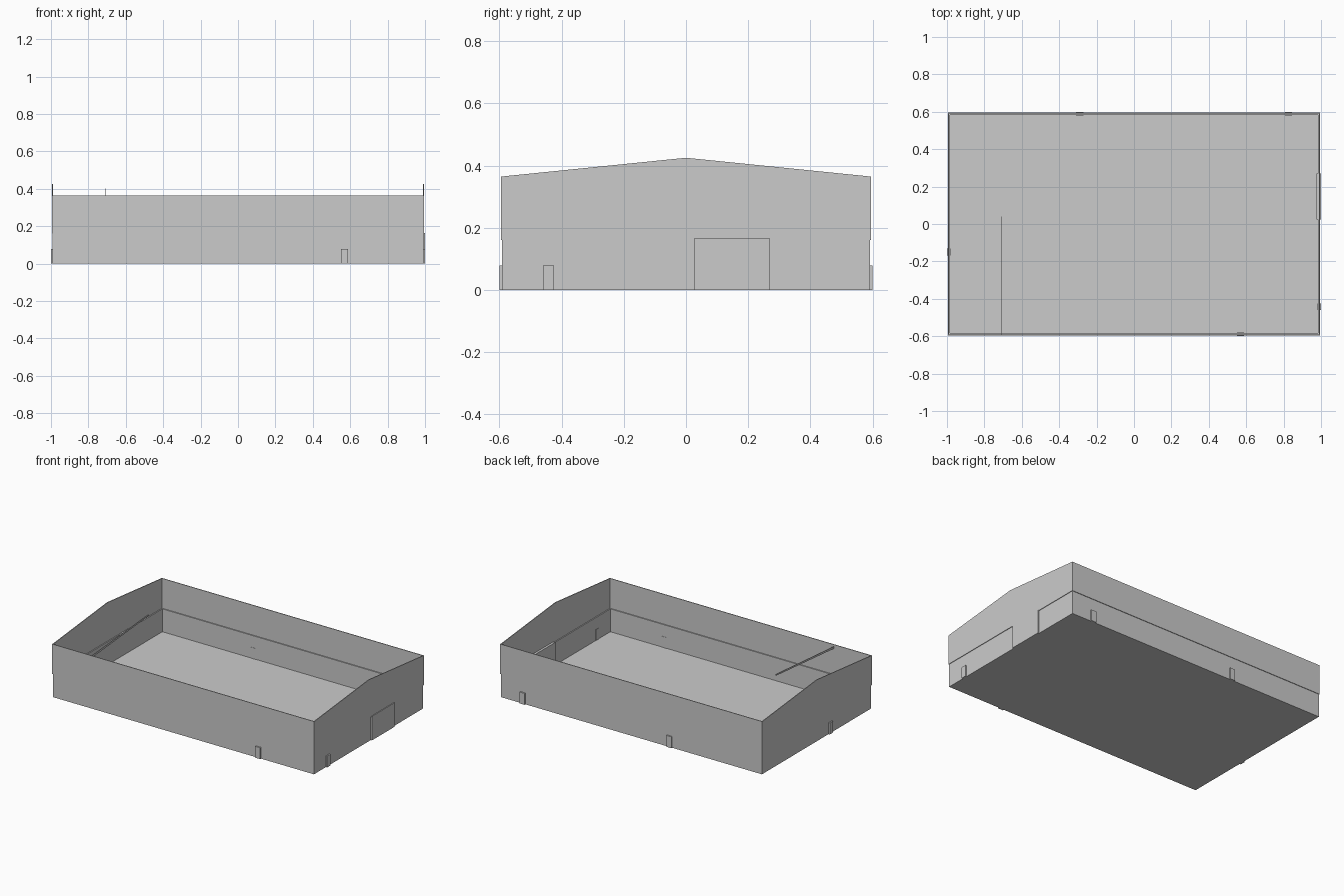
import bpy, bmesh
from mathutils import Vector

if "Cube" in bpy.data.objects:
    bpy.data.objects.remove(bpy.data.objects["Cube"])

X, Y = 0.995, 0.595           # outer half sizes of the upper cladding
EAVE, RIDGE, SPLIT = 0.365, 0.425, 0.16


def prism(name, profile, offset):
    """Closed solid: planar profile extruded along offset."""
    bm = bmesh.new()
    face = bm.faces.new([bm.verts.new(p) for p in profile])
    ext = bmesh.ops.extrude_face_region(bm, geom=[face])
    moved = [v for v in ext['geom'] if isinstance(v, bmesh.types.BMVert)]
    bmesh.ops.translate(bm, verts=moved, vec=Vector(offset))
    bmesh.ops.recalc_face_normals(bm, faces=bm.faces)
    mesh = bpy.data.meshes.new(name)
    bm.to_mesh(mesh)
    bm.free()
    obj = bpy.data.objects.new(name, mesh)
    bpy.context.collection.objects.link(obj)
    return obj


def box(name, x0, x1, y0, y1, z0, z1):
    return prism(name, [(x0, y0, z0), (x1, y0, z0), (x1, y1, z0), (x0, y1, z0)],
                 (0, 0, z1 - z0))


# floor slab
box("floor", -0.99, 0.99, -0.59, 0.59, 0, 0.003)

for s, side in ((-1, "front"), (1, "back")):
    # long walls: thick plinth below, thin cladding stepped outward above
    a, b = sorted((s * (Y - 0.004), s * (Y - 0.012)))
    box(side + "_lower_wall", -X + 0.004, X - 0.004, a, b, 0, SPLIT)
    a, b = sorted((s * Y, s * (Y - 0.005)))
    box(side + "_upper_wall", -X, X, a, b, SPLIT, EAVE)

for s, side in ((-1, "left"), (1, "right")):
    # end walls with low gable
    a, b = sorted((s * (X - 0.004), s * (X - 0.012)))
    box(side + "_lower_wall", a, b, -Y + 0.012, Y - 0.012, 0, SPLIT)
    w = Y - 0.005
    gable = [(s * X, -w, SPLIT), (s * X, w, SPLIT), (s * X, w, EAVE),
             (s * X, 0, RIDGE), (s * X, -w, EAVE)]
    prism(side + "_gable_wall", gable, (-s * 0.005, 0, 0))

# personnel doors, slightly proud on both faces of the walls
for name, s, c in (("front_door", -1, 0.57), ("back_door_a", 1, -0.29),
                   ("back_door_b", 1, 0.825)):
    a, b = sorted((s * 0.6, s * 0.581))
    box(name, c - 0.019, c + 0.019, a, b, 0, 0.078)
for name, s, c in (("left_door", -1, -0.15), ("right_door", 1, -0.442)):
    a, b = sorted((s * 1.0, s * 0.981))
    box(name, a, b, c - 0.018, c + 0.018, 0, 0.078)

# large loading door
box("loading_door", 0.975, 1.0, 0.025, 0.27, 0, 0.165)

# slim sloping roof rafter standing off the front wall
prism("rafter", [(-0.712, -0.59, 0.338), (-0.712, 0.04, 0.392),
                 (-0.712, 0.04, 0.402), (-0.712, -0.59, 0.352)], (0.004, 0, 0))
